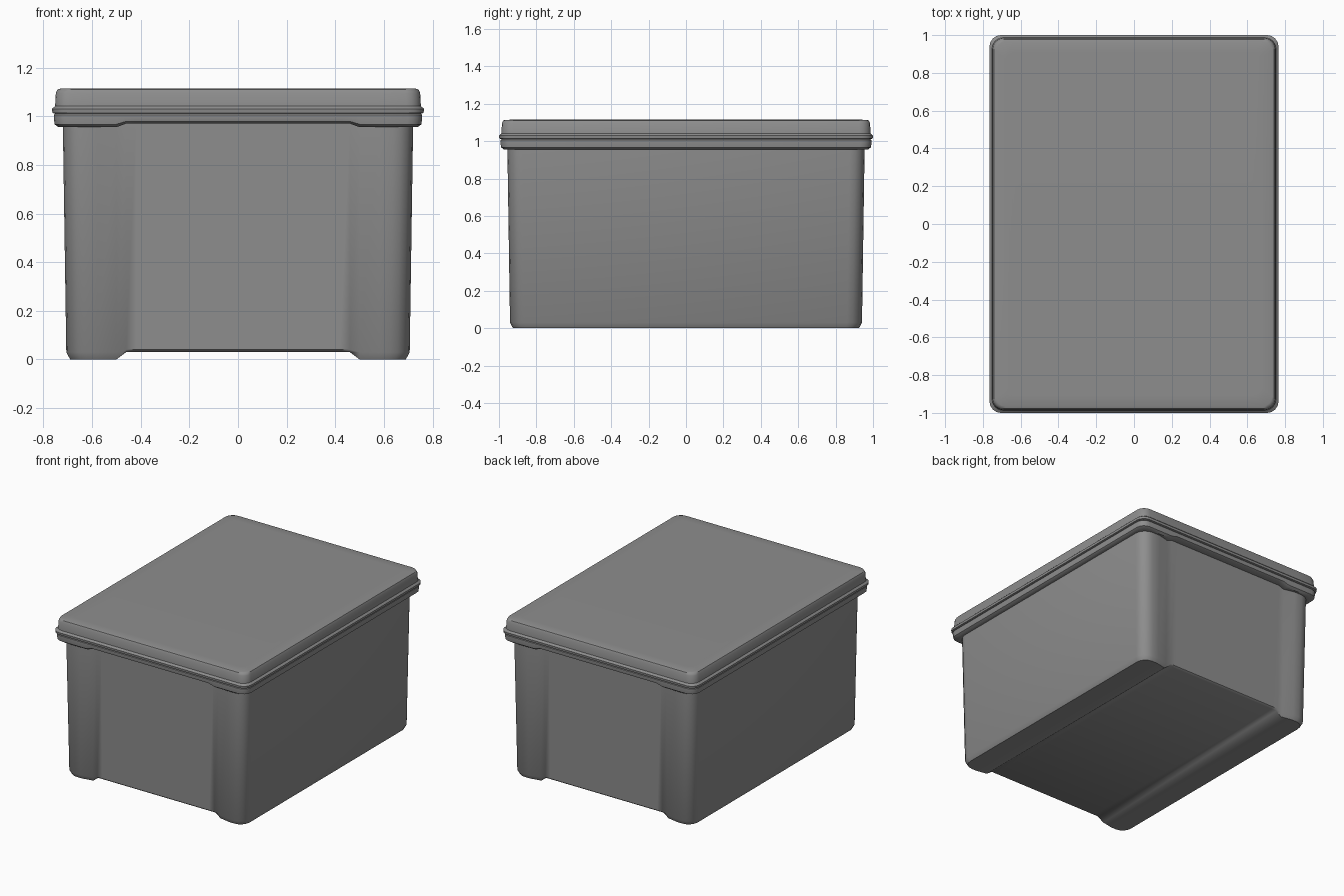
import bpy, bmesh, math

cube = bpy.data.objects.get("Cube")
if cube:
    bpy.data.objects.remove(cube, do_unlink=True)

LENGTH_EXTRA = 0.235          # the box is longer along y than along x
END_XS = [0.58, 0.5, 0.46, 0.42]

grey = bpy.data.materials.new("grey plastic")
grey.use_nodes = True
color = (0.27, 0.27, 0.27, 1)
grey.diffuse_color = color
grey.node_tree.nodes["Principled BSDF"].inputs["Base Color"].default_value = color


def blend(x, inner, outer):
    """1 in the middle of an end wall, falling to 0 towards the corners."""
    return min(1, max(0, (outer - abs(x)) / (outer - inner)))


def ring(half, z, radius, recess=0, lift=0):
    """Rounded rectangle, with optional recess and raised middle at both ends."""
    hy = half + LENGTH_EXTRA
    quarter = []
    for i in range(5):
        a = math.pi / 8 * i
        quarter.append((half - radius + radius * math.cos(a),
                        hy - radius + radius * math.sin(a)))
    quarter += [(x, hy) for x in END_XS]
    back = quarter + [(-x, y) for x, y in reversed(quarter)]
    back = [(x, y - recess * blend(x, 0.5, 0.58) * (y > hy - 0.001),
             z + lift * blend(x, 0.46, 0.5)) for x, y in back]
    return back + [(x, -y, h) for x, y, h in reversed(back)]


def loft(name, sections):
    """Stack the rings into a closed, smooth-shaded shell."""
    bm = bmesh.new()
    loops = [[bm.verts.new(p) for p in ring(*s)] for s in sections]
    n = len(loops[0])
    for low, high in zip(loops, loops[1:]):
        for i in range(n):
            j = (i + 1) % n
            bm.faces.new((low[i], low[j], high[j], high[i]))
    # Caps made of lengthwise strips, so the base channel runs end to end
    for loop in (loops[0], loops[-1]):
        for i in range(n // 2 - 1):
            bm.faces.new((loop[i], loop[i + 1], loop[n - 2 - i], loop[n - 1 - i]))
    bmesh.ops.recalc_face_normals(bm, faces=bm.faces)
    mesh = bpy.data.meshes.new(name)
    bm.to_mesh(mesh)
    bm.free()
    mesh.materials.append(grey)
    obj = bpy.data.objects.new(name, mesh)
    bpy.context.collection.objects.link(obj)
    bpy.ops.object.select_all(action="DESELECT")
    obj.select_set(True)
    bpy.context.view_layer.objects.active = obj
    bpy.ops.object.shade_smooth_by_angle(angle=math.radians(40))
    return obj


# Tapered bin with a raised base channel, recessed ends and a thick rim
loft("bin_body", [
    (0.69, 0.0, 0.07, 0.015, 0.03),
    (0.706, 0.03, 0.08, 0.018, 0.01),
    (0.72, 0.958, 0.08, 0.02, 0.015),
    (0.738, 0.955, 0.07, 0, 0.015),
    (0.754, 0.967, 0.06, 0, 0.012),
    (0.757, 0.99, 0.06),
    (0.757, 1.005, 0.06),
    (0.748, 1.014, 0.06),
])

# Lid with a flared lip and softened top edge
loft("lid", [
    (0.75, 1.01, 0.06),
    (0.763, 1.014, 0.06),
    (0.765, 1.03, 0.06),
    (0.752, 1.042, 0.06),
    (0.749, 1.095, 0.06),
    (0.742, 1.11, 0.06),
    (0.73, 1.114, 0.05),
    (0.67, 1.115, 0.04),
])
